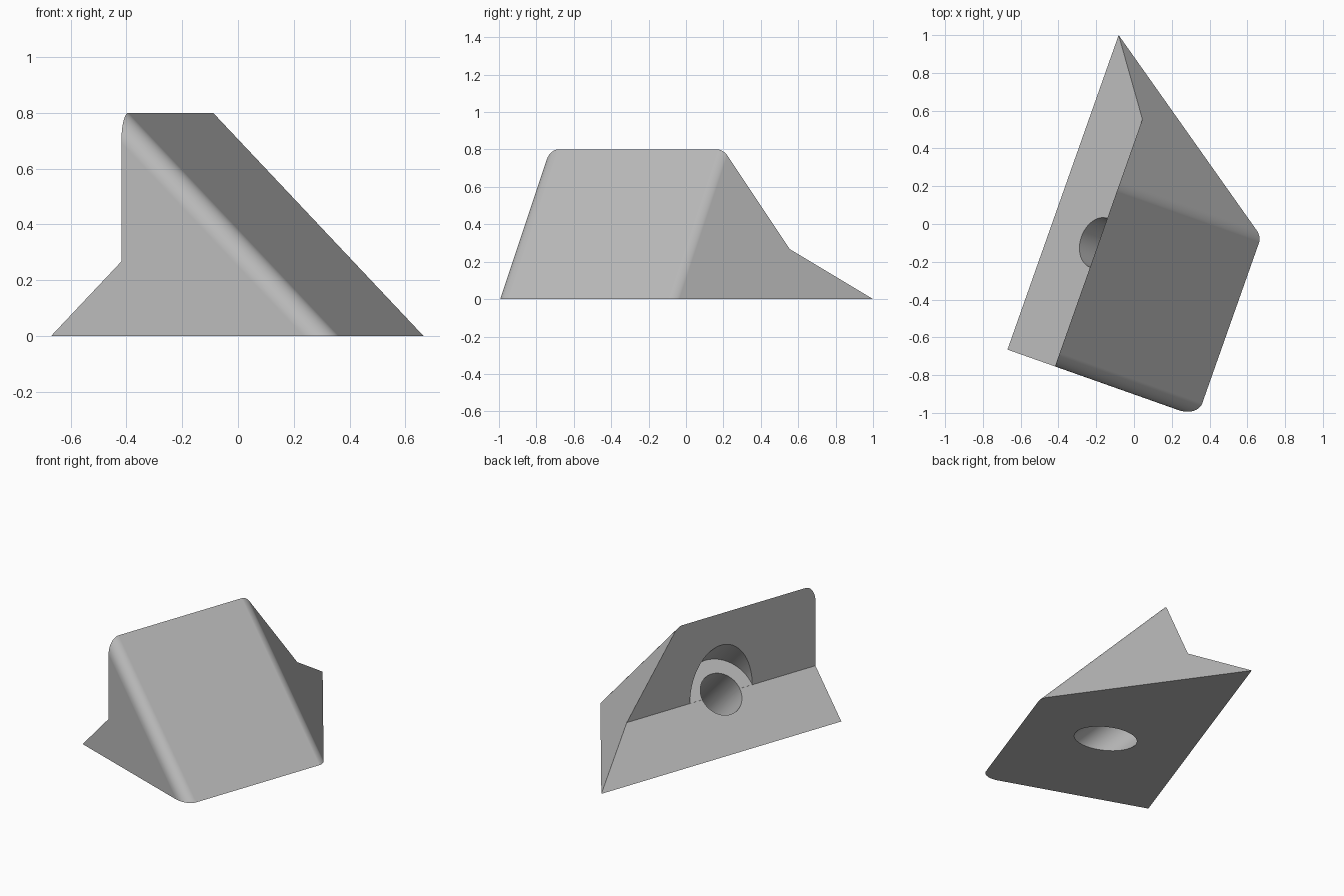
import bpy, bmesh, math
from mathutils import Matrix, Vector

cube = bpy.data.objects.get("Cube")
if cube:
    bpy.data.objects.remove(cube, do_unlink=True)

# Main dimensions, in a frame with x across the wedge and y along it
LEDGE, HEIGHT, LENGTH = 0.267, 0.8, 1.766
FOOT = LEDGE + HEIGHT
FILLET = 0.075
BORE_R, HEAD_R = 0.137, 0.229
PLACE = Matrix.Translation((-0.67, -0.665, 0)) @ Matrix.Rotation(-math.asin(1 / 3), 4, 'Z')

gray = bpy.data.materials.new("plain_gray")
gray.use_nodes = True
color = (0.5, 0.5, 0.5, 1)
gray.diffuse_color = color
gray.node_tree.nodes["Principled BSDF"].inputs["Base Color"].default_value = color


def make_object(name, bm):
    bmesh.ops.recalc_face_normals(bm, faces=bm.faces)
    mesh = bpy.data.meshes.new(name)
    bm.to_mesh(mesh)
    bm.free()
    mesh.materials.append(gray)
    obj = bpy.data.objects.new(name, mesh)
    bpy.context.collection.objects.link(obj)
    return obj


def round_slope_edge(bm, at_back, offset):
    """Fillet one of the two long edges of the sloping face."""
    def on_edge(v):
        return abs(v.co.x + v.co.z - FOOT) < 1e-4 and (v.co.y > LENGTH / 2) == at_back
    edges = [e for e in bm.edges if all(on_edge(v) for v in e.verts)]
    bmesh.ops.bevel(bm, geom=edges, offset=offset, offset_type='OFFSET',
                    segments=12, profile=0.5, affect='EDGES')


def cutter(name, radius, low, high):
    """Cylinder square to the ledge, measured from its seat."""
    seat = Vector((LEDGE, (LENGTH - LEDGE * math.sqrt(2)) / 2, LEDGE))
    bm = bmesh.new()
    bmesh.ops.create_cone(bm, cap_ends=True, segments=96, radius1=radius, radius2=radius,
                          depth=high - low, matrix=Matrix.Translation((0, 0, (low + high) / 2)))
    tilt = Matrix.Translation(seat) @ Matrix.Rotation(-math.pi / 4, 4, 'Y')
    bm.transform(PLACE @ tilt)
    obj = make_object(name, bm)
    obj.hide_render = True
    return obj


# Wedge body: square front end, back end sliced by a leaning plane
profile = [(0, 0), (LEDGE, LEDGE), (LEDGE, HEIGHT), (FOOT, 0)]
bm = bmesh.new()
front = [bm.verts.new((x, 0, z)) for x, z in profile]
back = [bm.verts.new((x, LENGTH - (x + z) / math.sqrt(2), z)) for x, z in profile]
bm.faces.new(front)
bm.faces.new(back[::-1])
for i in range(4):
    j = (i + 1) % 4
    bm.faces.new((front[i], back[i], back[j], front[j]))
round_slope_edge(bm, False, FILLET)
round_slope_edge(bm, True, FILLET * math.tan(math.pi / 8))
bm.transform(PLACE)
body = make_object("wedge_body", bm)
bpy.context.view_layer.objects.active = body
body.select_set(True)

# Through hole and the clearance for the bolt head
for tool in (cutter("head_clearance_cutter", HEAD_R, 0.0005, 0.8),
             cutter("bolt_hole_cutter", BORE_R, -1.0, 0.5)):
    cut = body.modifiers.new(tool.name, 'BOOLEAN')
    cut.operation = 'DIFFERENCE'
    cut.solver = 'EXACT'
    cut.object = tool
    bpy.ops.object.modifier_apply(modifier=cut.name)
    bpy.data.objects.remove(tool, do_unlink=True)

# Smooth fillets and bore, flat faces elsewhere
bpy.ops.object.shade_smooth_by_angle(angle=math.radians(20))
weighted = body.modifiers.new("flat_face_normals", 'WEIGHTED_NORMAL')
weighted.keep_sharp = True
